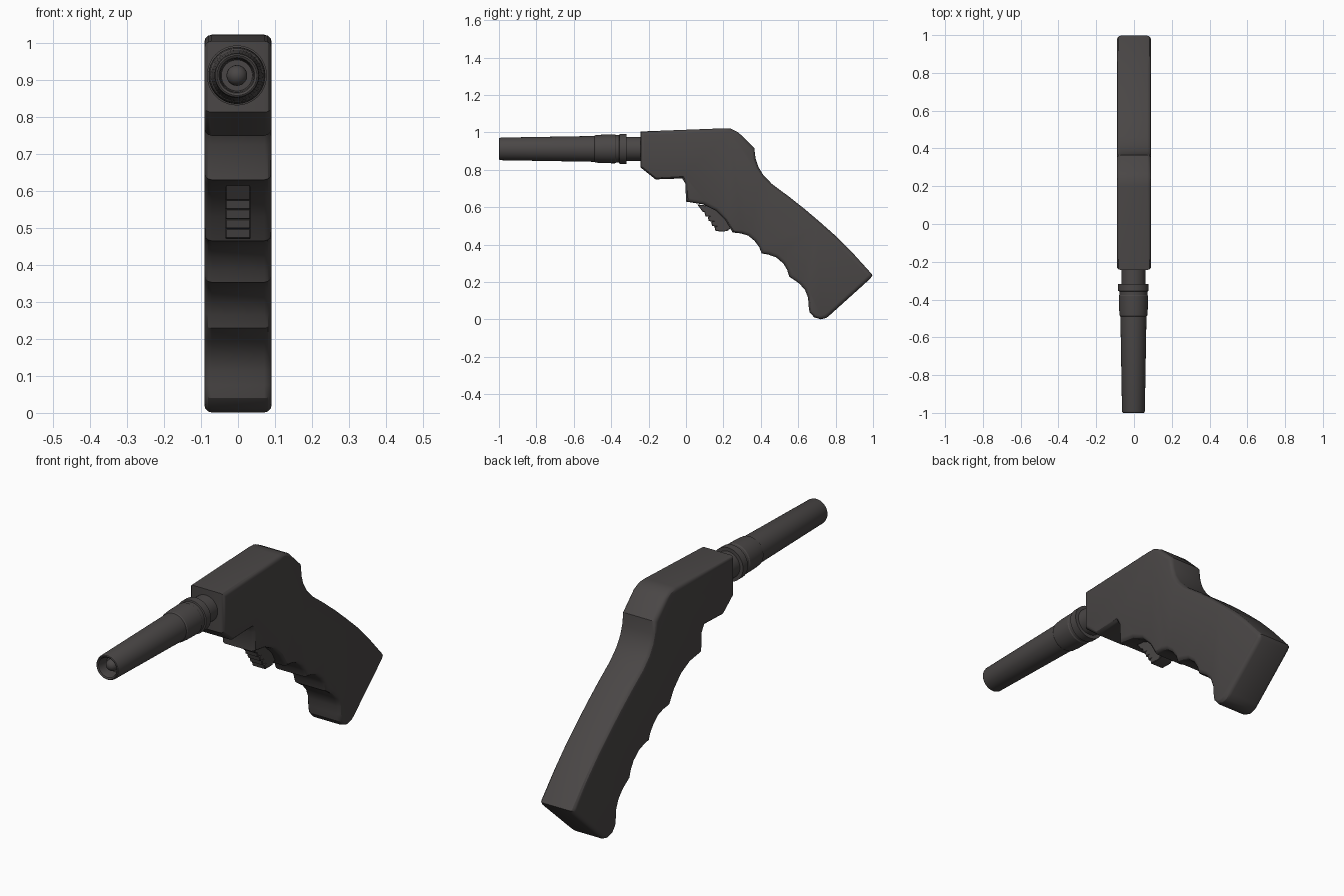
import bpy, bmesh, math
from mathutils import Vector, Matrix

if "Cube" in bpy.data.objects:
    bpy.data.objects.remove(bpy.data.objects["Cube"])

mat = bpy.data.materials.new("charcoal plastic")
mat.diffuse_color = (0.068, 0.062, 0.061, 1)
mat.use_nodes = True
mat.node_tree.nodes["Principled BSDF"].inputs["Base Color"].default_value = mat.diffuse_color


def finish(bm, name, angle=30):
    bmesh.ops.recalc_face_normals(bm, faces=bm.faces)
    mesh = bpy.data.meshes.new(name)
    bm.to_mesh(mesh)
    bm.free()
    mesh.materials.append(mat)
    ob = bpy.data.objects.new(name, mesh)
    bpy.context.collection.objects.link(ob)
    bpy.ops.object.select_all(action='DESELECT')
    ob.select_set(True)
    bpy.context.view_layer.objects.active = ob
    bpy.ops.object.shade_smooth_by_angle(angle=math.radians(angle))
    return ob


def slab(name, profile, half, bevel, segs):
    """Extrude a (y, z) outline across x and round its two side rims."""
    bm = bmesh.new()
    face = bm.faces.new([bm.verts.new((-half, y, z)) for y, z in profile])
    ext = bmesh.ops.extrude_face_region(bm, geom=[face], use_keep_orig=True)
    moved = [g for g in ext['geom'] if isinstance(g, bmesh.types.BMVert)]
    bmesh.ops.translate(bm, verts=moved, vec=(2 * half, 0, 0))
    bmesh.ops.recalc_face_normals(bm, faces=bm.faces)
    rims = [e for e in bm.edges if abs(e.verts[0].co.x - e.verts[1].co.x) < 1e-5]
    bmesh.ops.bevel(bm, geom=rims, offset=bevel, segments=segs, profile=0.5,
                    affect='EDGES', clamp_overlap=False)
    return finish(bm, name)


def lathe(name, profile, centre, steps=48):
    """Spin (y, radius) points around an axis along y."""
    bm = bmesh.new()
    vs = [bm.verts.new((r + centre[0], y, centre[1])) for y, r in profile]
    es = [bm.edges.new(p) for p in zip(vs, vs[1:])]
    bmesh.ops.spin(bm, geom=vs + es, cent=(centre[0], 0, centre[1]), axis=(0, 1, 0),
                   angle=2 * math.pi, steps=steps)
    bmesh.ops.remove_doubles(bm, verts=bm.verts, dist=1e-5)
    return finish(bm, name)


# body and grip: one continuous outline with finger grooves
body = [(-.243, 1.005), (.20, 1.022), (.24, 1.02), (.28, 1.0), (.365, .918),
        (.372, .86), (.387, .815), (.415, .77), (.46, .724), (.553, .655),
        (.635, .59), (.714, .523), (.80, .447), (.89, .357), (.985, .252), (.997, .237),
        (.985, .218), (.772, .026), (.75, .008), (.72, .001), (.685, .012),
        (.66, .04), (.655, .075), (.653, .115), (.636, .158), (.605, .193), (.552, .229),
        (.541, .265), (.52, .3), (.482, .332), (.44, .347), (.404, .353),
        (.392, .386), (.367, .42), (.333, .448), (.295, .46), (.249, .465),
        (.211, .53), (.158, .583), (.094, .615), (.0, .63),
        (-.003, .725), (-.02, .754), (-.163, .749), (-.243, .813)]
slab("body_grip", body, .091, .02, 3)

# ribbed trigger: stepped front edge
trigger = [(.20, .60), (.06, .615), (.088, .577)]
for i in range(4):
    y, z = .098 + .018 * i, .574 - .0262 * i
    trigger += [(y, z), (y + .006, z - .022), (y + .024, z - .024)]
trigger += [(.165, .47), (.215, .472), (.26, .50)]
slab("trigger", trigger, .034, .003, 1)

# nozzle: neck, collar, sleeve, tapered barrel and hollow muzzle
AXIS = (-.003, .912)
nozzle = [(-.22, 0), (-.22, .064), (-.318, .064), (-.318, .081), (-.355, .081),
          (-.357, .074), (-.375, .074), (-.38, .077), (-.45, .076), (-.485, .073),
          (-.49, .069), (-.99, .0605), (-.998, .058), (-1.0, .054),
          (-.996, .048), (-.985, .045), (-.94, .042), (-.94, 0)]
lathe("nozzle", nozzle, AXIS)

# rounded tip inside the muzzle
tip = [(-.935, .028)] + [(-.96 - .028 * math.sin(a), .028 * math.cos(a))
                         for a in [i * math.pi / 12 for i in range(6)]] + [(-.988, 0)]
lathe("muzzle_tip", tip, AXIS, 32)
